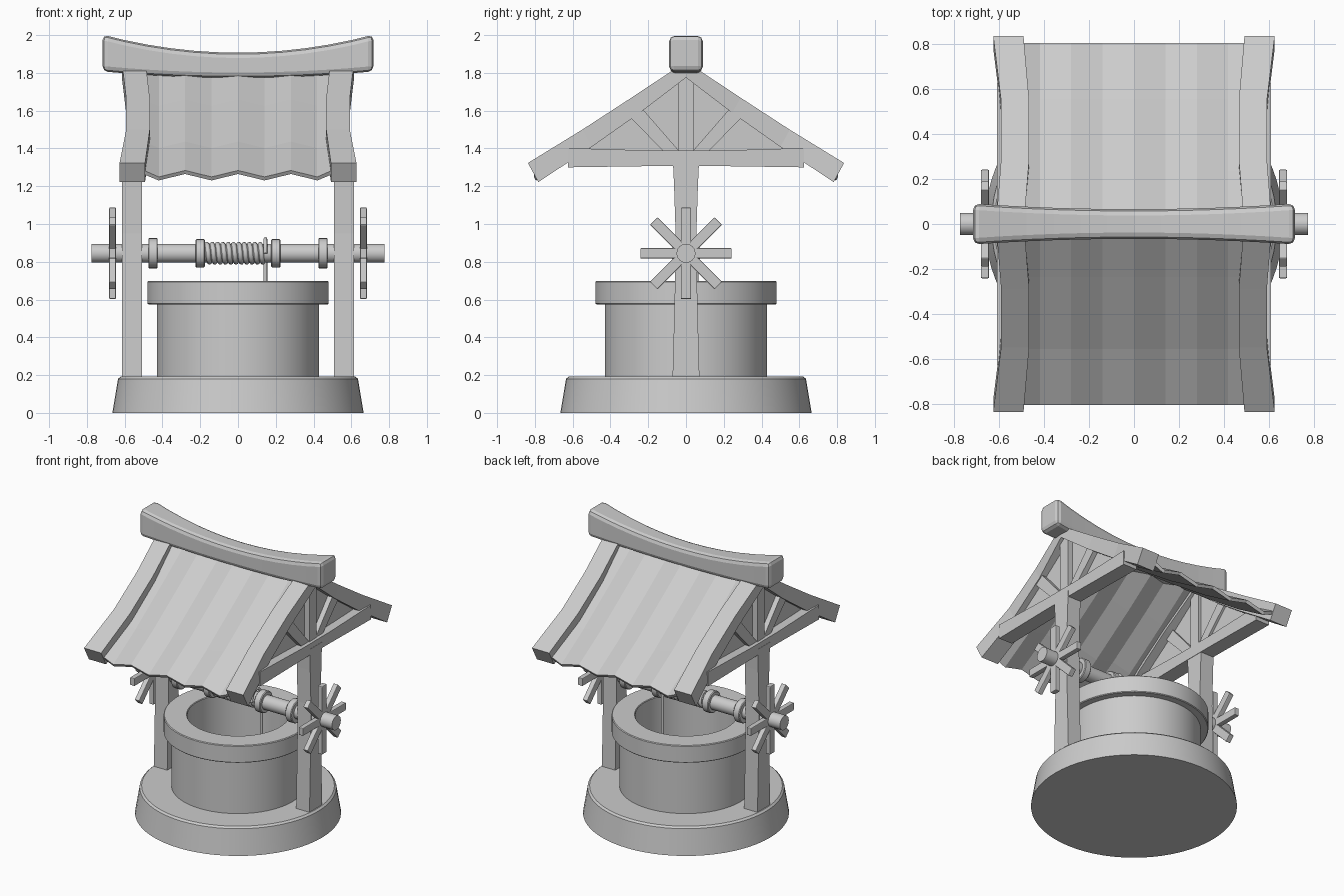
import bpy, bmesh
from math import sin, cos, pi
from mathutils import Matrix

if "Cube" in bpy.data.objects:
    bpy.data.objects.remove(bpy.data.objects["Cube"])


def finish(name, bm, bevel=0.0, smooth=False):
    bmesh.ops.recalc_face_normals(bm, faces=bm.faces)
    me = bpy.data.meshes.new(name)
    bm.to_mesh(me)
    bm.free()
    ob = bpy.data.objects.new(name, me)
    bpy.context.collection.objects.link(ob)
    if bevel:
        m = ob.modifiers.new("bevel", 'BEVEL')
        m.width, m.segments = bevel, 2
    if smooth:
        bpy.ops.object.select_all(action='DESELECT')
        ob.select_set(True)
        bpy.context.view_layer.objects.active = ob
        bpy.ops.object.shade_smooth_by_angle(angle=0.6)
    return ob


def loft(name, rings, bevel=0.0, closed=False, smooth=False):
    """Skin a list of equal-length rings; cap the ends unless closed."""
    bm = bmesh.new()
    vs = [[bm.verts.new(p) for p in r] for r in rings]
    n = len(rings[0])
    for i in range(len(vs) if closed else len(vs) - 1):
        a, b = vs[i], vs[(i + 1) % len(vs)]
        for k in range(n):
            bm.faces.new((a[k], a[(k + 1) % n], b[(k + 1) % n], b[k]))
    if not closed:
        bm.faces.new(vs[0])
        bm.faces.new(vs[-1])
    return finish(name, bm, bevel, smooth)


def lathe_z(name, profile, seg=64, closed=False):
    rings = [[(r * cos(2 * pi * k / seg), r * sin(2 * pi * k / seg), z)
              for k in range(seg)] for r, z in profile]
    return loft(name, rings, closed=closed, smooth=True)


def rod_x(name, profile, z, seg=24):
    rings = [[(x, r * cos(2 * pi * k / seg), z + r * sin(2 * pi * k / seg))
              for k in range(seg)] for x, r in profile]
    return loft(name, rings, smooth=True)


def plank(name, x0, x1, outline):
    """Extrude a y-z outline along x."""
    return loft(name, [[(x, y, z) for y, z in outline] for x in (x0, x1)])


def rope(name, pts, radius):
    cu = bpy.data.curves.new(name, 'CURVE')
    cu.dimensions, cu.bevel_depth, cu.bevel_resolution = '3D', radius, 2
    cu.use_fill_caps = True
    sp = cu.splines.new('POLY')
    sp.points.add(len(pts) - 1)
    for p, co in zip(sp.points, pts):
        p.co = (*co, 1)
    bpy.context.collection.objects.link(bpy.data.objects.new(name, cu))


# Stone base, well wall and rim
lathe_z("base", [(0.665, 0.0), (0.635, 0.18), (0.622, 0.192)])
lathe_z("well_wall", [(0.43, 0.19), (0.43, 0.575), (0.475, 0.575), (0.48, 0.58),
                      (0.48, 0.694), (0.475, 0.699), (0.332, 0.699), (0.328, 0.694),
                      (0.328, 0.19)], closed=True)

# Windlass axle with collars
AZ = 0.845
rod_x("axle", [(-0.775, 0.05), (0.775, 0.05)], AZ)
for x, r in ((-0.45, 0.08), (-0.2, 0.075), (0.2, 0.075), (0.45, 0.08)):
    rod_x("axle_collar", [(x - 0.025, r - 0.005), (x - 0.02, r), (x + 0.02, r),
                          (x + 0.025, r - 0.005)], AZ)

# Wound rope and hanging rope
TURNS, STEP = 11, 16
rope("rope_coil", [(-0.172 + 0.31 * i / (TURNS * STEP),
                    0.047 * cos(2 * pi * i / STEP), AZ + 0.047 * sin(2 * pi * i / STEP))
                   for i in range(TURNS * STEP + 1)], 0.0135)
arc = [(0.145, -0.056 * cos(pi * i / 12), AZ + 0.075 * sin(pi * i / 12)) for i in range(13)]
rope("hanging_rope", arc + [(0.145, 0.056, 0.75), (0.145, 0.056, 0.25)], 0.0105)

# Rafter stations: upper (y, z), lower (y, z), inner x, outer x
RAFTER = [((0, 1.86), (0, 1.775), 0.49, 0.615),
          ((0.29, 1.668), (0.245, 1.588), 0.467, 0.592),
          ((0.55, 1.499), (0.50, 1.408), 0.467, 0.592),
          ((0.837, 1.323), (0.782, 1.222), 0.492, 0.627)]

for s in (-1, 1):
    # Spoked hand wheel
    bm = bmesh.new()
    for k in range(4):
        m = Matrix.Translation((s * 0.664, 0, AZ)) @ Matrix.Rotation(k * pi / 4, 4, 'X') \
            @ Matrix.Diagonal((0.036, 0.055, 0.484, 1))
        bmesh.ops.create_cube(bm, size=1, matrix=m)
    finish("hand_wheel", bm, 0.005)

    # Waisted post and slim king post above it
    post = [(0.192, 0.071), (0.6, 0.06), (0.95, 0.055), (1.2, 0.063), (1.35, 0.07)]
    loft("post", [[(s * x, y * h, z) for x, y in
                   ((0.508, -1), (0.613, -1), (0.613, 1), (0.508, 1))] for z, h in post])
    plank("king_post", s * 0.51, s * 0.59,
          [(-0.04, 1.36), (0.04, 1.36), (0.04, 1.8), (-0.04, 1.8)])

    # Recessed gable panel behind the braces
    plank("gable_panel", s * 0.532, s * 0.55, [(-0.62, 1.35), (0.62, 1.35), (0, 1.80)])

    # Slightly bowed tie beam
    plank("tie_beam", s * 0.505, s * 0.611,
          [(-0.625, 1.30), (-0.15, 1.307), (0.15, 1.307), (0.625, 1.30),
           (0.625, 1.402), (0.15, 1.388), (-0.15, 1.388), (-0.625, 1.402)])

    for t in (-1, 1):
        # Diagonal brace and curved rafter
        plank("brace", s * 0.515, s * 0.585,
              [(t * 0.035, 1.385), (t * 0.12, 1.385), (t * 0.295, 1.565), (t * 0.235, 1.615)])
        loft("rafter", [[(s * a, t * u[0], u[1]), (s * b, t * u[0], u[1]),
                         (s * b, t * l[0], l[1]), (s * a, t * l[0], l[1])]
                        for u, l, a, b in RAFTER])

# Corrugated roof sheet folded over the ridge, steeper towards the top
half = [(0.23, 1.632), (0.55, 1.41), (0.80, 1.257)]
path = [(-y, z) for y, z in reversed(half)] + [(0, 1.80)] + half
bm = bmesh.new()
rows = [[bm.verts.new((max(-0.5, min(0.5, 0.14 * k)), y,
                       z + (0.017 if k % 2 == 0 else -0.017)))
         for k in range(-4, 5)] for y, z in path]
for a, b in zip(rows, rows[1:]):
    for k in range(8):
        bm.faces.new((a[k], a[k + 1], b[k + 1], b[k]))
roof = finish("roof_sheet", bm)
sol = roof.modifiers.new("thickness", 'SOLIDIFY')
sol.thickness, sol.offset = 0.022, 0

# Sagging ridge beam, thicker towards the ends
rings = []
N = 12
for i in range(N + 1):
    u = -1 + 2 * i / N
    e = u * u
    w, top, bot = 0.066 + 0.025 * e, 1.907 + 0.095 * e, 1.774 + 0.034 * e
    x = 0.717 * u
    rings.append([(x, -w, bot), (x, w, bot), (x, w, top), (x, -w, top)])
loft("ridge_beam", rings, bevel=0.028)
